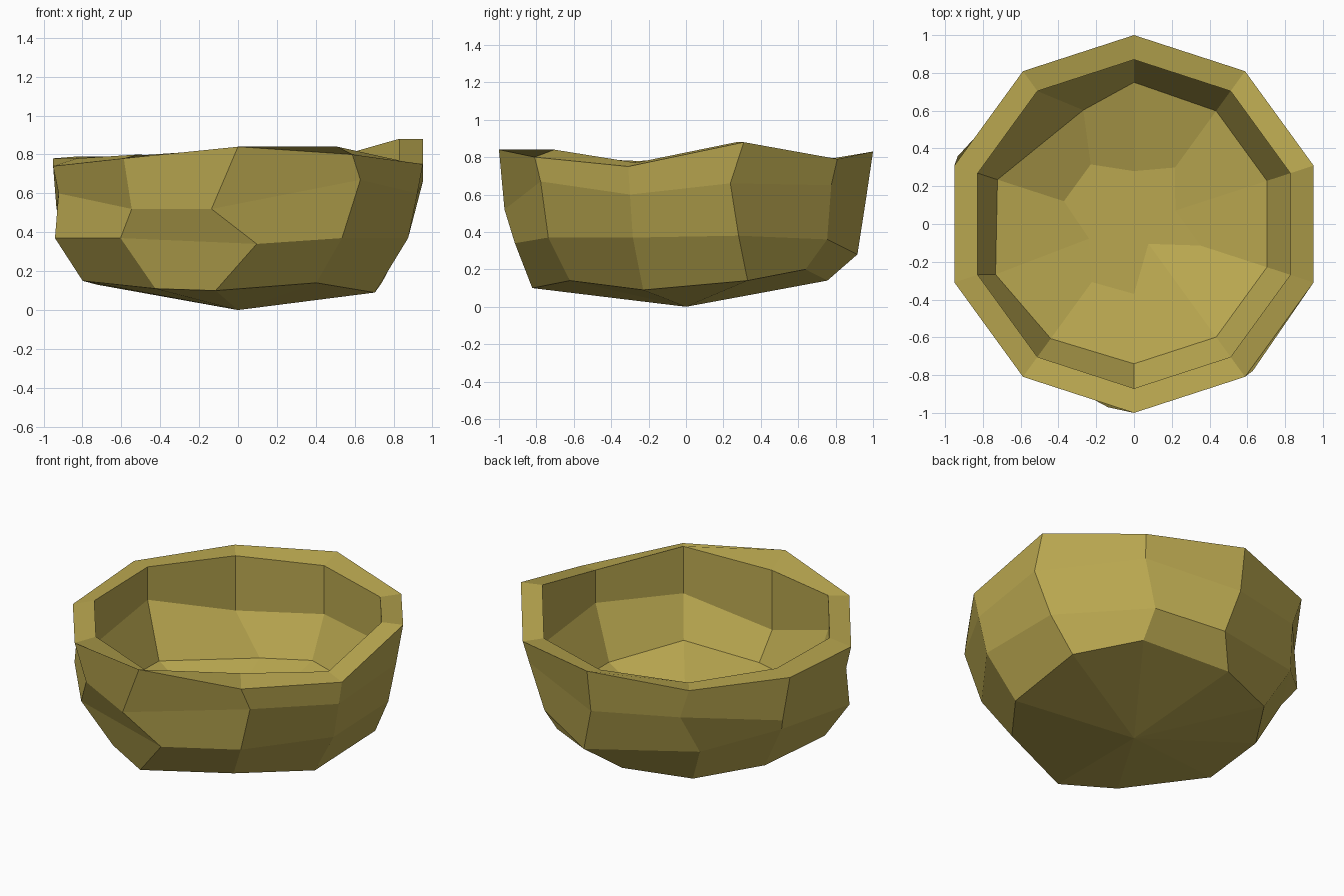
import bpy
import bmesh
from math import radians, cos, sin

default_cube = bpy.data.objects.get("Cube")
if default_cube:
    bpy.data.objects.remove(default_cube, do_unlink=True)

SIDES = 10


def make_material(name, colour):
    material = bpy.data.materials.new(name)
    material.use_nodes = True
    material.diffuse_color = colour
    shader = next(node for node in material.node_tree.nodes
                  if node.type == "BSDF_PRINCIPLED")
    shader.inputs["Base Color"].default_value = colour
    return material


def per_side(value):
    """Spread a single value over every side of the bowl."""
    return value if isinstance(value, list) else [value] * SIDES


def add_ring(mesh, radii, heights, twists=None):
    """Ring of corners, counted anticlockwise from the front one.

    Twists turn single corners around the bowl, in degrees.
    """
    twists = twists or {}
    ring = []
    for side, (radius, height) in enumerate(zip(per_side(radii), per_side(heights))):
        angle = radians(side * 360 / SIDES - 90 + twists.get(side, 0))
        ring.append(mesh.verts.new((radius * cos(angle),
                                    radius * sin(angle), height)))
    return ring


def bridge(mesh, lower, upper):
    """Join two rings with one quad per side."""
    for side in range(SIDES):
        following = (side + 1) % SIDES
        mesh.faces.new((lower[side], lower[following],
                        upper[following], upper[side]))


def close_with_point(mesh, ring, height):
    """Close a ring with a fan of triangles around a centre point."""
    centre = mesh.verts.new((0, 0, height))
    for side in range(SIDES):
        mesh.faces.new((ring[side], ring[(side + 1) % SIDES], centre))


mesh = bmesh.new()

# Outer wall: base edge, belly, shoulder and rim, roughly hewn
base_edge = add_ring(
    mesh,
    [.83, .74, .74, .81, .79, .76, .77, .76, .84, .78],
    [.1, .14, .09, .14, .2, .14, .12, .13, .15, .11],
    {0: -8, 1: -3, 3: 6, 5: 6, 6: 2, 9: 3})
belly = add_ring(
    mesh,
    [.92, .91, .92, .91, .89, .92, .92, .92, .99, .94],
    [.34, .37, .37, .38, .36, .28, .36, .42, .37, .37],
    {0: 6, 4: 4, 5: -5, 6: 4, 9: -4})
shoulder = add_ring(
    mesh,
    [.98, 1, .97, .98, .96, .96, .96, 1, .97, .93],
    [.52, .67, .6, .66, .65, .56, .6, .52, .6, .52],
    {0: -8, 1: 3, 3: -4, 6: -3, 7: -3})
outer_rim = add_ring(
    mesh, 1,
    [.84, .8, .75, .88, .79, .83, .79, .78, .74, .78])

# Inner wall: sloping rim, upright side, sloped lower side, uneven floor
inner_rim = add_ring(
    mesh, .87,
    [.76, .84, .77, .88, .79, .79, .78, .79, .78, .8])
wall_bottom = add_ring(
    mesh, .87,
    [.38, .54, .56, .5, .5, .48, .43, .58, .5, .58])
floor_edge = add_ring(
    mesh,
    [.74, .74, .74, .74, .74, .75, .66, .76, .78, .75],
    [.22, .3, .23, .23, .23, .23, .23, .23, .23, .23],
    {6: -12, 8: 2})
floor_middle = add_ring(
    mesh,
    [.37, .13, .37, .23, .37, .28, .39, .39, .25, .38], .12)

rings = [base_edge, belly, shoulder, outer_rim,
         inner_rim, wall_bottom, floor_edge, floor_middle]
for lower, upper in zip(rings, rings[1:]):
    bridge(mesh, lower, upper)

# Pointed underside and centre of the floor
close_with_point(mesh, base_edge, 0)
close_with_point(mesh, floor_middle, .12)
bmesh.ops.recalc_face_normals(mesh, faces=mesh.faces[:])

bowl_mesh = bpy.data.meshes.new("bowl")
mesh.to_mesh(bowl_mesh)
mesh.free()
bowl_mesh.materials.append(make_material("olive_wood", (.49, .39, .08, 1)))
bowl = bpy.data.objects.new("bowl", bowl_mesh)
bpy.context.collection.objects.link(bowl)
